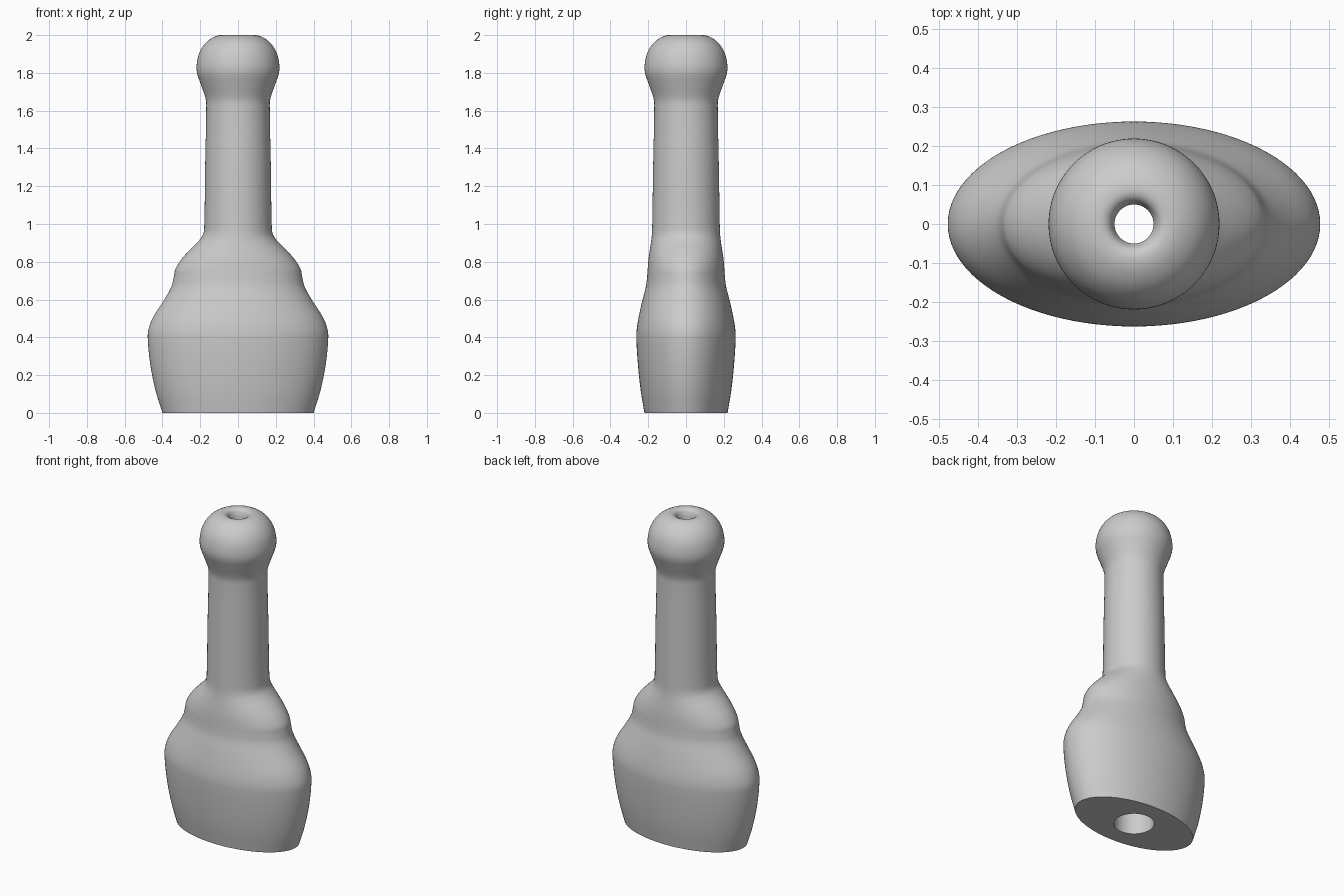
import bpy, bmesh, math

cube = bpy.data.objects.get("Cube")
if cube:
    bpy.data.objects.remove(cube, do_unlink=True)

SIDES = 96

grey = bpy.data.materials.new("light_grey")
grey.use_nodes = True
colour = (0.6, 0.6, 0.6, 1)
grey.diffuse_color = colour
grey.node_tree.nodes["Principled BSDF"].inputs["Base Color"].default_value = colour


def smooth_path(points, steps=4):
    """Curve through the points, with tangents scaled to each span."""
    def slope(i, k):
        a, b = points[max(i - 1, 0)], points[min(i + 1, len(points) - 1)]
        return (b[k] - a[k]) / max(math.dist(a, b), 1e-6)

    path = []
    for i in range(len(points) - 1):
        p, q = points[i], points[i + 1]
        span = math.dist(p, q)
        for s in range(steps):
            t = s / steps
            path.append([p[k] * (1 - t) ** 2 * (1 + 2 * t)
                         + q[k] * t * t * (3 - 2 * t)
                         + span * slope(i, k) * t * (1 - t) ** 2
                         - span * slope(i + 1, k) * t * t * (1 - t)
                         for k in range(3)])
    return path + [list(points[-1])]


# Outer wall as (half width, half depth, height), from foot to rounded tip
outer = smooth_path([
    (0.40, 0.22, 0), (0.437, 0.24, 0.12), (0.465, 0.255, 0.26),
    (0.478, 0.263, 0.4), (0.472, 0.26, 0.45), (0.448, 0.25, 0.51),
    (0.39, 0.23, 0.6), (0.352, 0.212, 0.67), (0.34, 0.206, 0.72),
    (0.332, 0.203, 0.76), (0.302, 0.199, 0.81), (0.258, 0.192, 0.86),
    (0.213, 0.185, 0.905), (0.187, 0.181, 0.94), (0.179, 0.179, 0.98),
    (0.174, 0.174, 1.3), (0.168, 0.168, 1.63), (0.173, 0.173, 1.67),
    (0.199, 0.199, 1.745), (0.217, 0.217, 1.8), (0.218, 0.218, 1.85),
    (0.203, 0.203, 1.91), (0.17, 0.17, 1.96), (0.128, 0.128, 1.99),
    (0.088, 0.088, 2.0), (0.063, 0.063, 1.99), (0.05, 0.05, 1.96)])

# Bore widens on its way down to the foot
bore = [(0.05, 0.05, 1.88), (0.115, 0.115, 1.6), (0.115, 0.115, 0)]

# Loft all rings and close the foot back to the first ring
bm = bmesh.new()
rings = []
for rx, ry, z in outer + bore:
    rings.append([bm.verts.new((rx * math.cos(a), ry * math.sin(a), z))
                  for a in (math.tau * i / SIDES for i in range(SIDES))])
for low, high in zip(rings, rings[1:] + rings[:1]):
    for i in range(SIDES):
        j = (i + 1) % SIDES
        bm.faces.new((low[i], low[j], high[j], high[i]))
bmesh.ops.recalc_face_normals(bm, faces=bm.faces)

mesh = bpy.data.meshes.new("hollow_handle")
bm.to_mesh(mesh)
bm.free()
mesh.materials.append(grey)
handle = bpy.data.objects.new("hollow_handle", mesh)
bpy.context.collection.objects.link(handle)

# Smooth skin with a crisp foot edge
bpy.ops.object.select_all(action='DESELECT')
handle.select_set(True)
bpy.context.view_layer.objects.active = handle
bpy.ops.object.shade_smooth_by_angle(angle=math.radians(40))
